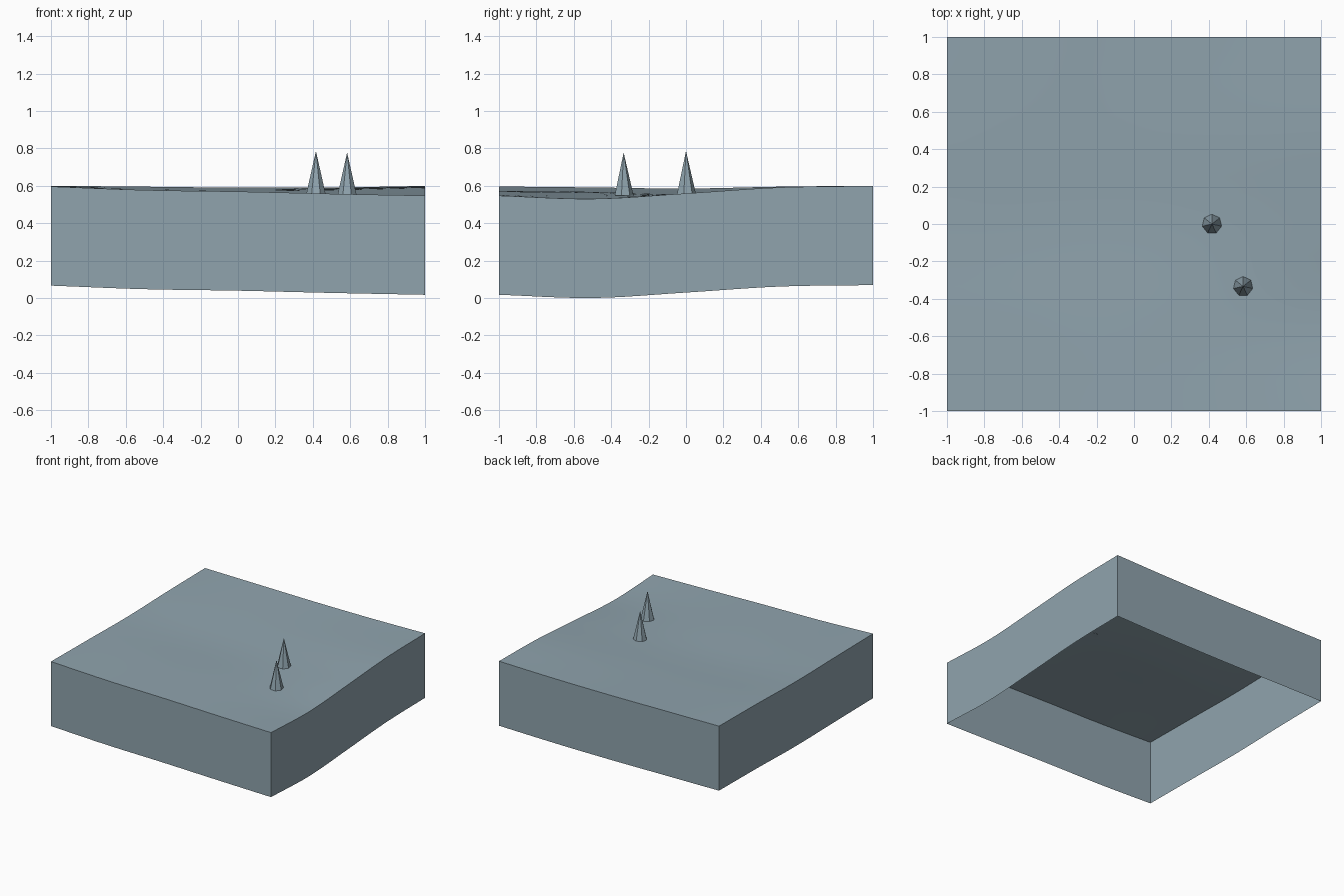
import bpy, bmesh, math
from mathutils import Vector

cube = bpy.data.objects.get("Cube")
if cube:
    bpy.data.objects.remove(cube, do_unlink=True)

CELLS = 24
DEPTH = 0.53

# Surface heights on a coarse net: rows run front to back, columns along +x
HEIGHTS = [
    [.597, .578, .570, .558, .548],
    [.592, .575, .565, .550, .531],
    [.586, .567, .558, .557, .560],
    [.596, .582, .576, .581, .592],
    [.601, .596, .591, .592, .600],
]

blue_grey = bpy.data.materials.new("blue grey")
blue_grey.use_nodes = True
blue_grey.diffuse_color = (0.279, 0.371, 0.423, 1)
blue_grey.node_tree.nodes["Principled BSDF"].inputs["Base Color"].default_value = blue_grey.diffuse_color


def spline(values, coord):
    """Smooth curve through evenly spaced values, for coord from -1 to 1."""
    last = len(values) - 1
    s = min(max((coord + 1) / 2 * last, 0), last)
    i = min(int(s), last - 1)
    t = s - i
    b, c = values[i], values[i + 1]
    a = values[i - 1] if i > 0 else 2 * b - c
    d = values[i + 2] if i + 2 <= last else 2 * c - b
    return b + t / 2 * (c - a + t * (2*a - 5*b + 4*c - d + t * (3*(b - c) + d - a)))


def ground_height(x, y):
    return spline([spline(row, x) for row in HEIGHTS], y)


def add_object(name, bm):
    mesh = bpy.data.meshes.new(name)
    bm.to_mesh(mesh)
    bm.free()
    mesh.materials.append(blue_grey)
    obj = bpy.data.objects.new(name, mesh)
    bpy.context.collection.objects.link(obj)
    return obj


# Rolling ground with a skirt of even depth, open underneath
bm = bmesh.new()
bmesh.ops.create_grid(bm, x_segments=CELLS, y_segments=CELLS, size=1)
for v in bm.verts:
    v.co.z = ground_height(v.co.x, v.co.y)
rim = [e for e in bm.edges if e.is_boundary]
skirt = bmesh.ops.extrude_edge_only(bm, edges=rim)["geom"]
skirt_verts = [g for g in skirt if isinstance(g, bmesh.types.BMVert)]
bmesh.ops.translate(bm, verts=skirt_verts, vec=(0, 0, -DEPTH))
lowest = min(v.co.z for v in skirt_verts)
bmesh.ops.translate(bm, verts=bm.verts, vec=(0, 0, -lowest))
bmesh.ops.recalc_face_normals(bm, faces=bm.faces)
# An open shell: make sure the ground faces up
if sum(f.normal.z * f.calc_area() for f in bm.faces) < 0:
    bmesh.ops.reverse_faces(bm, faces=bm.faces)
ground = add_object("ground_block", bm)
bpy.context.view_layer.objects.active = ground
ground.select_set(True)
bpy.ops.object.shade_smooth_by_angle(angle=math.radians(30))
ground.select_set(False)

# Two seven-sided spikes standing on grid corners
SIDES, RADIUS, TALL = 7, 0.053, 0.23
for name, x, y in (("rear_spike", 5 / 12, 0), ("front_spike", 7 / 12, -1 / 3)):
    bm = bmesh.new()
    base = []
    for i in range(SIDES):
        angle = math.pi / 2 + math.tau * i / SIDES
        base.append(bm.verts.new((RADIUS * math.cos(angle), RADIUS * math.sin(angle), 0)))
    tip = bm.verts.new((0, 0, TALL))
    for i in range(SIDES):
        bm.faces.new((base[i], base[(i + 1) % SIDES], tip))
    bm.faces.new(base[::-1])
    spike = add_object(name, bm)
    spike.location = Vector((x, y, ground_height(x, y) - lowest))
